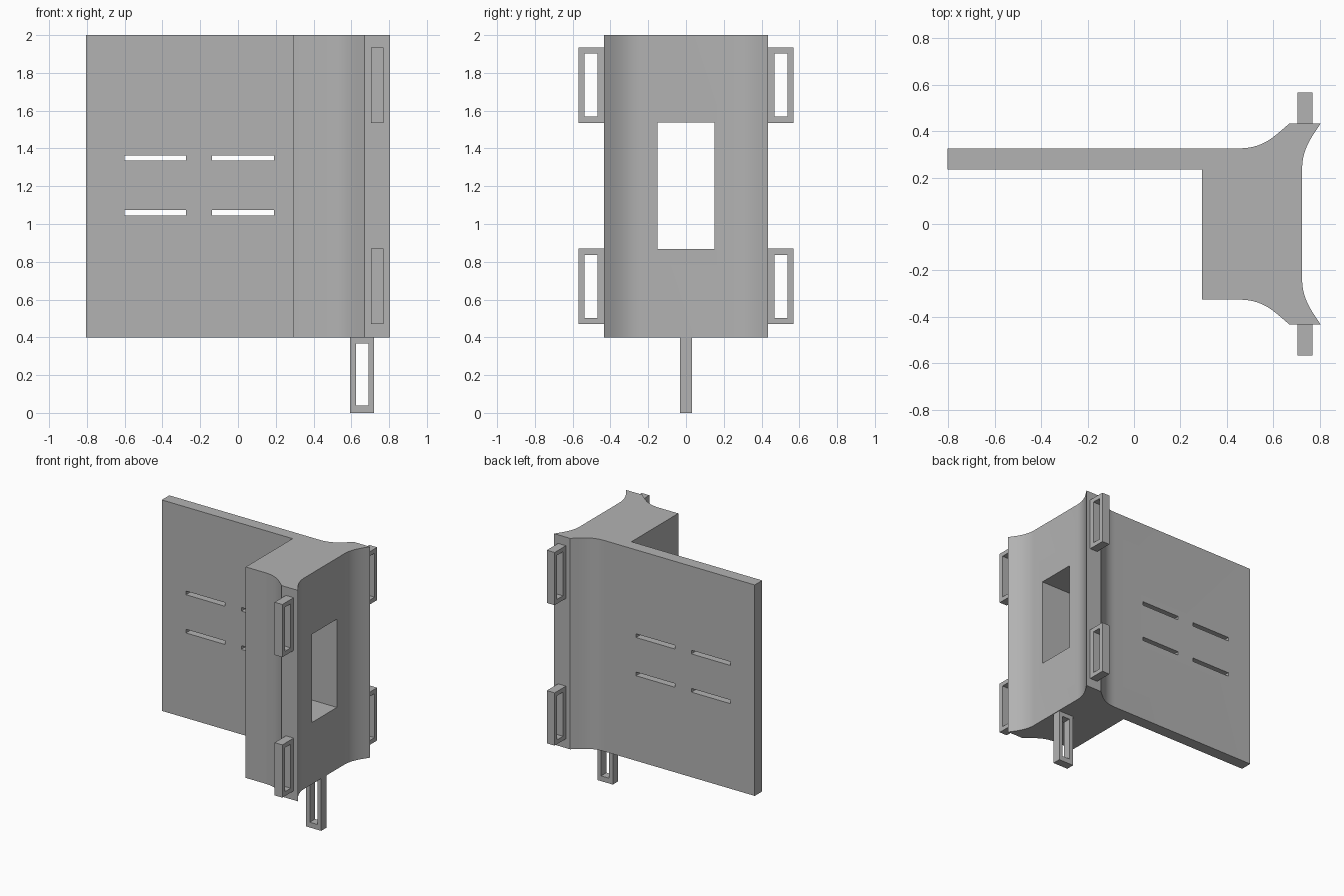
import bpy, math
from mathutils import Vector
from mathutils.geometry import interpolate_bezier

cube = bpy.data.objects.get("Cube")
if cube:
    bpy.data.objects.remove(cube, do_unlink=True)

grey = bpy.data.materials.new("plain grey")
grey.use_nodes = True
colour = (0.45, 0.45, 0.45, 1)
grey.diffuse_color = colour
grey.node_tree.nodes["Principled BSDF"].inputs["Base Color"].default_value = colour


def prism(name, outline, low, high, place):
    """Extrude a 2D outline between two levels; place maps (u, v, w) to x, y, z."""
    n = len(outline)
    verts = [place(u, v, w) for w in (low, high) for u, v in outline]
    faces = [tuple(range(n)), tuple(range(n, 2 * n))]
    faces += [(i, (i + 1) % n, n + (i + 1) % n, n + i) for i in range(n)]
    mesh = bpy.data.meshes.new(name)
    mesh.from_pydata(verts, [], faces)
    obj = bpy.data.objects.new(name, mesh)
    bpy.context.collection.objects.link(obj)
    mesh.materials.append(grey)
    bpy.ops.object.select_all(action='DESELECT')
    obj.select_set(True)
    bpy.context.view_layer.objects.active = obj
    bpy.ops.object.mode_set(mode='EDIT')
    bpy.ops.mesh.select_all(action='SELECT')
    bpy.ops.mesh.normals_make_consistent(inside=False)
    bpy.ops.object.mode_set(mode='OBJECT')
    return obj


def box(name, x, y, z):
    outline = [(x[0], y[0]), (x[1], y[0]), (x[1], y[1]), (x[0], y[1])]
    return prism(name, outline, z[0], z[1], lambda u, v, w: (u, v, w))


def cut(target, cutter):
    """Subtract a box, then discard it."""
    mod = target.modifiers.new("opening", 'BOOLEAN')
    mod.operation = 'DIFFERENCE'
    mod.solver = 'EXACT'
    mod.object = cutter
    cutter.hide_render = True
    bpy.context.view_layer.objects.active = target
    bpy.ops.object.modifier_apply(modifier=mod.name)
    bpy.data.objects.remove(cutter, do_unlink=True)


def bezier(*points):
    return [(p.x, p.y) for p in interpolate_bezier(*[Vector(p) for p in points], 14)]


# Body: side panel and flared block in one extruded section
flare = bezier((0.45, 0.326), (0.56, 0.326), (0.60, 0.375), (0.67, 0.433))
hollow = bezier((0.805, 0.433), (0.765, 0.375), (0.725, 0.32), (0.725, 0.24))
half = flare + hollow
section = [(-0.805, 0.236), (-0.805, 0.326)] + half
section += [(x, -y) for x, y in reversed(half)]
section += [(0.293, -0.326), (0.293, 0.236)]
body = prism("body", section, 0.4, 2.0, lambda u, v, w: (u, v, w))

# Window through the block
cut(body, box("window_cutter", (0.2, 0.9), (-0.15, 0.15), (0.868, 1.537)))

# Strap slots through the panel
for x in (-0.602, -0.137):
    for z in (1.045, 1.335):
        cut(body, box("slot_cutter", (x, x + 0.328), (0.1, 0.5), (z, z + 0.028)))

body.select_set(True)
bpy.context.view_layer.objects.active = body
bpy.ops.object.shade_smooth_by_angle(angle=math.radians(30))

# Four side loops
for side, label in ((-1, "front"), (1, "back")):
    for z, level in ((0.47, "lower"), (1.535, "upper")):
        span = sorted((side * 0.43, side * 0.568))
        hole = sorted((side * 0.468, side * 0.537))
        loop = box(f"{label}_{level}_loop", (0.705, 0.77), span, (z, z + 0.4))
        cut(loop, box("loop_cutter", (0.6, 0.9), hole, (z + 0.033, z + 0.367)))

# Bottom loop
loop = box("bottom_loop", (0.592, 0.72), (-0.032, 0.032), (0, 0.402))
cut(loop, box("loop_cutter", (0.625, 0.69), (-0.2, 0.2), (0.04, 0.367)))
